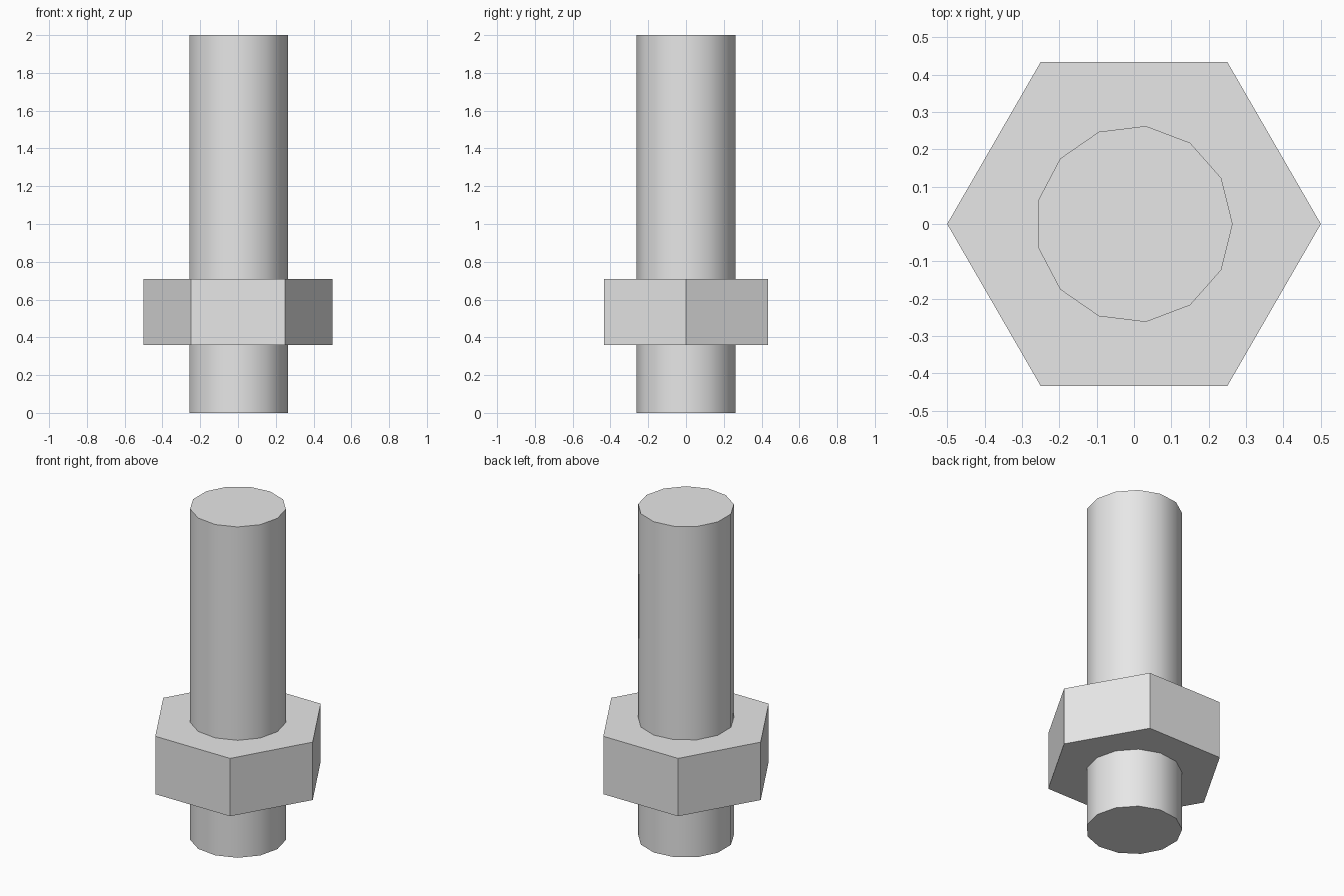
import bpy
import math

cube = bpy.data.objects.get("Cube")
if cube:
    bpy.data.objects.remove(cube, do_unlink=True)

# Single plain metal colour
steel = bpy.data.materials.new("light_grey")
steel.use_nodes = True
steel.diffuse_color = (0.8, 0.8, 0.8, 1)
steel.node_tree.nodes["Principled BSDF"].inputs["Base Color"].default_value = (0.8, 0.8, 0.8, 1)


def prism(name, sides, radius, bottom, top):
    """Upright prism with its first corner on +x."""
    bpy.ops.mesh.primitive_cylinder_add(
        vertices=sides, radius=radius, depth=top - bottom,
        location=(0, 0, (bottom + top) / 2),
        rotation=(0, 0, -math.pi / 2))
    obj = bpy.context.object
    obj.name = name
    obj.data.materials.append(steel)
    bpy.ops.object.transform_apply(location=False, rotation=True, scale=False)
    return obj


# Hexagonal nut with flat faces
prism("hex_nut", 6, 0.5, 0.36, 0.71)

# Rod through the nut, smooth around its side and sharp at its ends
prism("rod", 13, 0.264, 0, 2)
bpy.ops.object.shade_smooth_by_angle(angle=math.radians(35))
